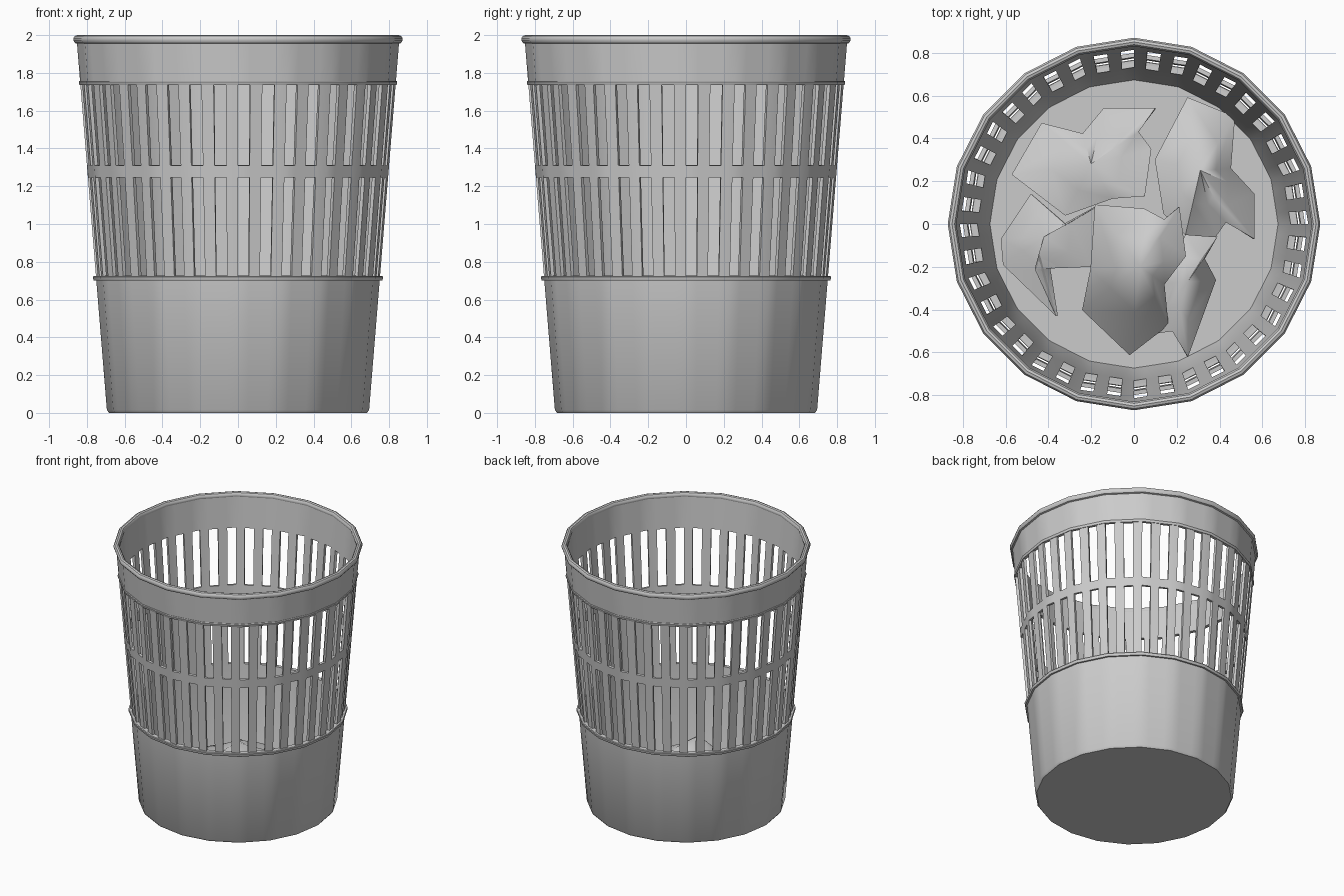
import bpy, bmesh, math
from mathutils import Vector

if "Cube" in bpy.data.objects:
    bpy.data.objects.remove(bpy.data.objects["Cube"])

SIDES = 20          # flat sides of the basket
SUB = 4             # columns per side: slot, rib, slot, rib


def wall_r(z):
    return 0.693 + 0.0815 * z


def ring_point(i, r, z, sub=1):
    # point on the straight edge between two polygon corners
    s, t = divmod(i, sub)
    a, b = (Vector((math.cos(k * math.tau / SIDES), math.sin(k * math.tau / SIDES), 0))
            for k in (s, s + 1))
    p = a.lerp(b, t / sub) * r
    return (p.x, p.y, z)


def finish(name, bm, thickness=0, angle=35, offset=-1):
    bmesh.ops.recalc_face_normals(bm, faces=bm.faces[:])
    me = bpy.data.meshes.new(name)
    bm.to_mesh(me)
    bm.free()
    ob = bpy.data.objects.new(name, me)
    bpy.context.collection.objects.link(ob)
    bpy.ops.object.select_all(action='DESELECT')
    ob.select_set(True)
    bpy.context.view_layer.objects.active = ob
    if thickness:
        m = ob.modifiers.new("thickness", 'SOLIDIFY')
        m.thickness = thickness
        m.offset = offset
        bpy.ops.object.modifier_apply(modifier=m.name)
    bpy.ops.object.shade_smooth_by_angle(angle=math.radians(angle))
    return ob


def lathe(name, profile):
    # closed profile swept round the basket
    bm = bmesh.new()
    rings = [[bm.verts.new(ring_point(i, r, z)) for i in range(SIDES)] for r, z in profile]
    for k in range(len(rings)):
        a, b = rings[k], rings[(k + 1) % len(rings)]
        for i in range(SIDES):
            j = (i + 1) % SIDES
            bm.faces.new((a[i], a[j], b[j], b[i]))
    return finish(name, bm)


# Basket wall with two rows of slots, and floor
levels = [0.0, 0.015, 0.725, 1.245, 1.31, 1.735, 1.975]
slot_rows = (2, 4)
n = SIDES * SUB
bm = bmesh.new()
rings = [[bm.verts.new(ring_point(i, wall_r(z) - (0.01 if z == 0 else 0), z, SUB))
          for i in range(n)] for z in levels]
for k in range(len(levels) - 1):
    for i in range(n):
        if k in slot_rows and i % 2 == 0:
            continue
        j = (i + 1) % n
        bm.faces.new((rings[k][i], rings[k][j], rings[k + 1][j], rings[k + 1][i]))
bm.faces.new(rings[0][::-1])
finish("basket_wall", bm, 0.02)

# Rolled rim
lathe("rim", [(0.851 + 0.021 * math.cos(a), 1.977 + 0.023 * math.sin(a))
              for a in (k * math.tau / 10 + math.pi / 10 for k in range(10))])

# Raised bands above and below the slots
for name, z0, z1, out in (("lower_band", 0.70, 0.725, 0.016), ("upper_band", 1.735, 1.758, 0.007)):
    lathe(name, [(wall_r(z0) - 0.01, z0), (wall_r(z0) + out - 0.003, z0),
                 (wall_r(z0) + out, z0 + 0.006), (wall_r(z1) + out, z1 - 0.006),
                 (wall_r(z1) + out - 0.003, z1), (wall_r(z1) - 0.01, z1)])


def paper(name, outline, peak, bulge):
    # crumpled sheet: outline, half-way ring and peak
    bm = bmesh.new()
    c = Vector(peak)
    outer = [Vector(p) for p in outline]
    mid = [p.lerp(c, 0.5) + Vector((0, 0, bulge * (1 if i % 3 else -0.6)))
           for i, p in enumerate(outer)]
    vo = [bm.verts.new(p) for p in outer]
    vm = [bm.verts.new(p) for p in mid]
    vc = bm.verts.new(c)
    m = len(vo)
    for i in range(m):
        j = (i + 1) % m
        bm.faces.new((vo[i], vo[j], vm[j], vm[i]))
        bm.faces.new((vm[i], vm[j], vc))
    finish(name, bm, 0.01, 60, 0)


# Crumpled paper in the bottom
paper("paper_back_left", [
    (-.57, .23, .16), (-.43, .47, .08), (-.24, .42, .2), (-.14, .54, .1), (.10, .54, .16),
    (.02, .43, .22), (.08, .35, .26), (.05, .13, .3), (-.10, .12, .3), (-.32, .04, .22)],
    (-.2, .28, .31), .03)
paper("paper_back_right", [
    (.25, .59, .1), (.47, .50, .06), (.45, .26, .14), (.56, .14, .06), (.56, -.07, .1),
    (.43, .01, .18), (.38, -.06, .14), (.24, -.05, .2), (.14, .05, .16), (.10, .30, .12)],
    (.31, .25, .27), .03)
paper("paper_front", [
    (-.18, .09, .2), (-.20, -.21, .18), (-.24, -.40, .08), (-.02, -.61, .06), (.16, -.47, .12),
    (.14, -.28, .3), (.24, -.15, .3), (.21, .08, .26), (.14, .02, .32), (.05, .07, .3)],
    (.03, -.2, .42), .02)
paper("paper_left", [
    (-.48, .14, .1), (-.62, -.07, .05), (-.61, -.19, .06), (-.36, -.43, .12),
    (-.46, -.21, .2), (-.20, -.20, .1), (-.18, .08, .1), (-.32, 0, .2)],
    (-.42, -.06, .18), .02)
paper("paper_right", [
    (.24, -.05, .16), (.39, -.06, .1), (.33, -.16, .18), (.38, -.26, .06), (.25, -.62, .08),
    (.18, -.50, .14), (.05, -.52, .05), (.14, -.28, .14)],
    (.25, -.27, .22), .01)
